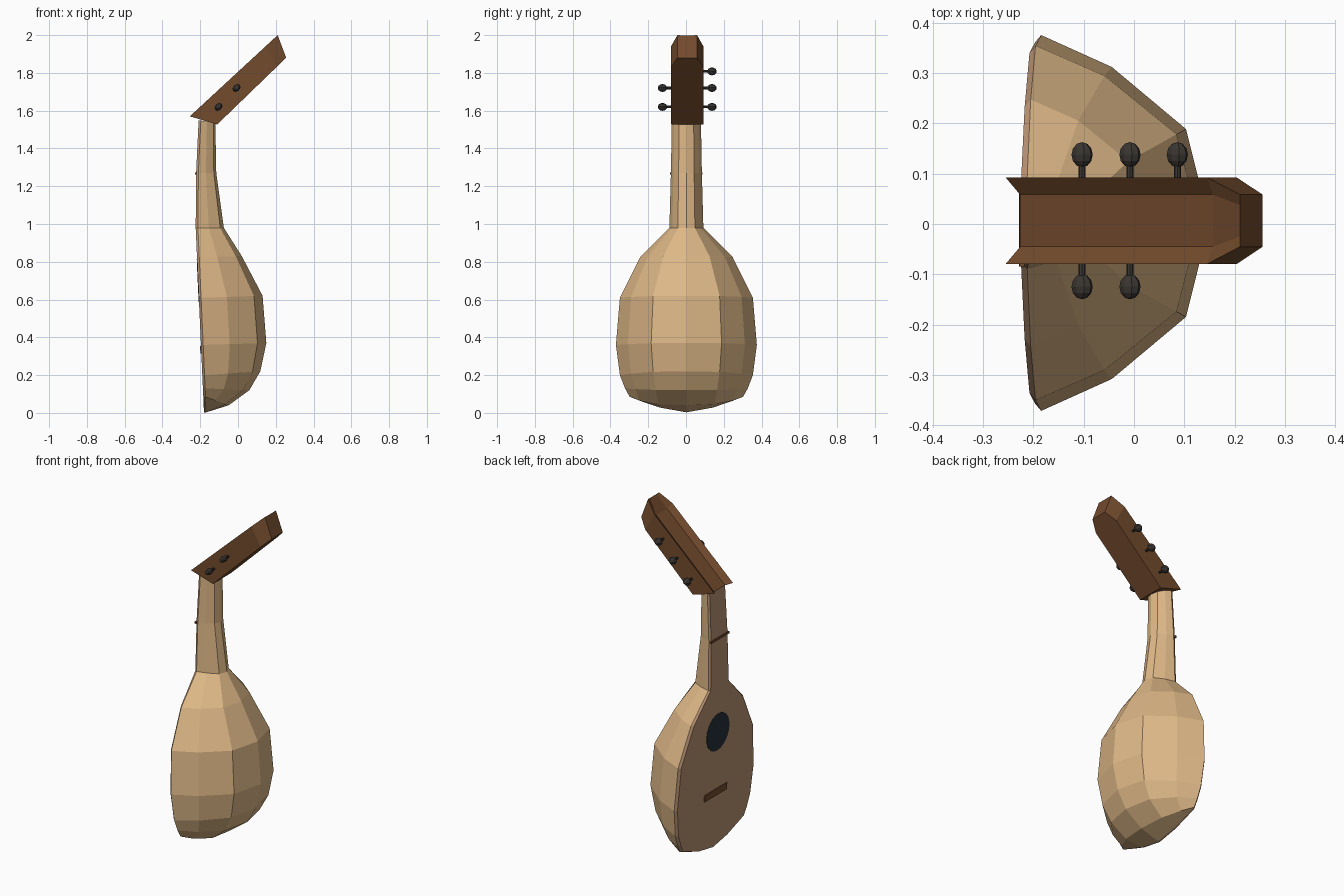
import bpy, bmesh, math
from mathutils import Vector, Matrix

if "Cube" in bpy.data.objects:
    bpy.data.objects.remove(bpy.data.objects["Cube"])


def material(name, r, g, b):
    def lin(c):
        c /= 255
        return c / 12.92 if c < 0.04045 else ((c + 0.055) / 1.055) ** 2.4
    m = bpy.data.materials.new(name)
    m.diffuse_color = (lin(r), lin(g), lin(b), 1)
    m.use_nodes = True
    m.node_tree.nodes["Principled BSDF"].inputs["Base Color"].default_value = m.diffuse_color
    return m


BOWL = material("pale_wood", 222, 184, 135)
BOARD = material("soundboard_wood", 184, 146, 115)
BROWN = material("brown_wood", 115, 75, 45)
DARK = material("peg_dark", 58, 54, 50)
HOLE = material("hole_black", 36, 48, 56)


def finish(bm, name, mats, angle=None):
    bmesh.ops.remove_doubles(bm, verts=bm.verts, dist=0.0005)
    bmesh.ops.recalc_face_normals(bm, faces=bm.faces)
    if angle:
        for f in bm.faces:
            f.smooth = f.material_index == 0 and not f.tag
        for e in bm.edges:
            e.smooth = e.calc_face_angle(9) < math.radians(angle)
    me = bpy.data.meshes.new(name)
    bm.to_mesh(me)
    bm.free()
    for m in mats:
        me.materials.append(m)
    ob = bpy.data.objects.new(name, me)
    bpy.context.collection.objects.link(ob)
    return ob


def front(z):
    # soundboard plane, neck bends back slightly
    return -0.18 - 0.045 * z if z < 1 else -0.225 + 0.016 * max(0, z - 1.2) / 0.34


# Body and neck: lofted half-bowl. Ring = (z at edge, z at back, half width, x at back)
RINGS = [(0.085, 0.04, 0.30, -0.05), (0.13, 0.12, 0.325, 0.06), (0.20, 0.22, 0.352, 0.118),
         (0.36, 0.37, 0.373, 0.150), (0.61, 0.62, 0.352, 0.130), (0.825, 0.83, 0.245, 0.02),
         (0.98, 0.98, 0.09, -0.075), (1.27, 1.27, 0.082, -0.115), (1.548, 1.535, 0.077, -0.120)]
SECTION = [(0, 1), (0.42, 0.83), (0.86, 0.5), (1, 0)]
HALF = SECTION + [(u, -v) for u, v in SECTION[2::-1]]
OFF = 0.002
RIM = 0.012

bm = bmesh.new()
rows = []
# flat bottom arc of the soundboard outline
arc = [(0.30, 0.085), (0.24, 0.062), (0.14, 0.028), (0, 0.003)]
arc += [(-y, z) for y, z in arc[2::-1]]
rows.append([bm.verts.new((front(z) + RIM, y + OFF, z)) for y, z in arc])
for ze, zb, w, xb in RINGS:
    xe = front(ze) + RIM
    rows.append([bm.verts.new((xe + u * (xb - xe), v * w + OFF, ze + u * (zb - ze)))
                 for u, v in HALF])
for i in range(len(rows) - 1):
    for k in range(6):
        f = bm.faces.new((rows[i][k], rows[i][k + 1], rows[i + 1][k + 1], rows[i + 1][k]))
        f.tag = i == 0          # bottom cap stays flat
bm.faces.new(rows[-1])


# Soundboard and fingerboard: slightly inset front with a bevelled rim
def inset(v):
    y = v.co.y - OFF
    y -= math.copysign(min(0.014, abs(y) * 0.06), y)
    return bm.verts.new((front(v.co.z), y + OFF, v.co.z))


base = [inset(v) for v in rows[0]]
left = [base[0]] + [inset(r[0]) for r in rows[2:]]
right = [base[-1]] + [inset(r[-1]) for r in rows[2:]]
new = [bm.faces.new(base)]
for k in range(6):
    new.append(bm.faces.new((rows[0][k], rows[0][k + 1], base[k + 1], base[k])))
for i in range(len(left) - 1):
    new.append(bm.faces.new((left[i], left[i + 1], right[i + 1], right[i])))
    for side, c in ((left, 0), (right, -1)):
        new.append(bm.faces.new((side[i], side[i + 1], rows[i + 2][c], rows[i + 1][c])))
new.append(bm.faces.new((left[-1], right[-1], rows[-1][-1], rows[-1][0])))
for f in new:
    f.material_index = 1
tags = [f for f in bm.faces if f.tag]
finish(bm, "body_and_neck", [BOWL, BOARD], 45)


# Thin plates on the soundboard: polygon in (y, z), raised by t
def plate(name, pts, t, mat):
    bm = bmesh.new()
    lo = [bm.verts.new((front(z) + 0.004, y + OFF, z)) for y, z in pts]
    hi = [bm.verts.new((front(z) - t, y + OFF, z)) for y, z in pts]
    bm.faces.new(hi)
    bm.faces.new(lo)
    for i in range(len(pts)):
        j = (i + 1) % len(pts)
        bm.faces.new((lo[i], lo[j], hi[j], hi[i]))
    finish(bm, name, [mat])


def rect(w, z, h):
    return [(-w, z - h), (w, z - h), (w, z + h), (-w, z + h)]


plate("sound_hole", [(0.107 * math.cos(a * math.tau / 24), 0.70 + 0.112 * math.sin(a * math.tau / 24))
                     for a in range(24)], 0.002, HOLE)
plate("bridge", rect(0.105, 0.335, 0.02), 0.005, BROWN)
plate("neck_nut", rect(0.086, 1.267, 0.006), 0.006, BROWN)

# Pegbox: slanted block with shallow channel on top and chamfered end
PY = 0.0065
bm = bmesh.new()
T0, T1 = Vector((-0.255, 0, 1.57)), Vector((0.21, 0, 2.0))
B0, B1 = Vector((-0.11, 0, 1.527)), Vector((0.255, 0, 1.88))
sections = []
for s, w, dip in ((0, 0.086, 0.2), (0.86, 0.086, 0.2), (1, 0.052, 0.01)):
    t, b = T0.lerp(T1, s), B0.lerp(B1, s)
    sections.append([bm.verts.new(t.lerp(b, f) + Vector((0, y * w + PY, 0))) for y, f in
                     ((1, 0), (0.6, dip), (-0.6, dip), (-1, 0), (-1, 1), (1, 1))])
for a, b in zip(sections, sections[1:]):
    for i in range(6):
        j = (i + 1) % 6
        bm.faces.new((a[i], a[j], b[j], b[i]))
bm.faces.new(sections[0])
bm.faces.new(sections[-1])
finish(bm, "pegbox", [BROWN], 30)


# Tuning pegs: shaft plus flattened knob
def peg(name, x, z, side):
    bm = bmesh.new()
    bmesh.ops.create_cone(bm, cap_ends=True, segments=8, radius1=0.007, radius2=0.007, depth=0.06,
                          matrix=Matrix.Translation((x, PY + side * 0.10, z))
                          @ Matrix.Rotation(math.pi / 2, 4, 'X'))
    bmesh.ops.create_uvsphere(bm, u_segments=8, v_segments=6, radius=1,
                              matrix=Matrix.Translation((x, PY + side * 0.131, z))
                              @ Matrix.Rotation(math.radians(-43), 4, 'Y')
                              @ Matrix.Diagonal((0.024, 0.025, 0.018, 1))
                              @ Matrix.Rotation(math.pi / 2, 4, 'X'))
    finish(bm, name, [DARK], 50)


for i, (x, z) in enumerate(((-0.103, 1.62), (-0.008, 1.72), (0.086, 1.808))):
    peg(f"peg_left_{i + 1}", x, z, 1)
    if i < 2:
        peg(f"peg_right_{i + 1}", x, z, -1)
